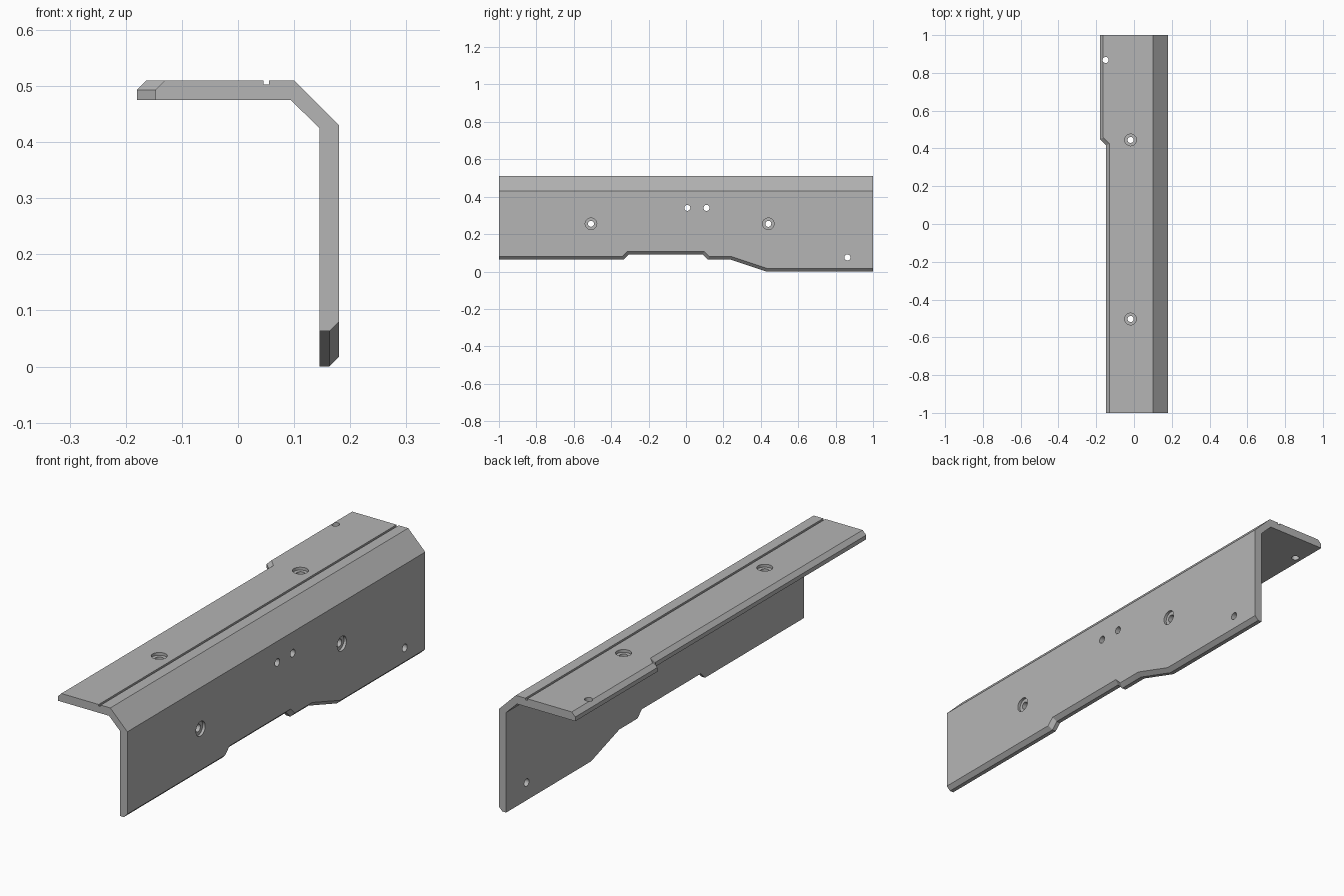
import bpy, bmesh
from math import pi
from mathutils import Vector, Matrix

cube = bpy.data.objects.get("Cube")
if cube:
    bpy.data.objects.remove(cube, do_unlink=True)

CHAMFER = 0.017
HOLE_R, BORE_R, BORE_DEPTH = 0.016, 0.031, 0.012
WALL_X, SHELF_Z = 0.18, 0.51

grey = bpy.data.materials.new("satin_grey")
grey.use_nodes = True
grey.diffuse_color = (0.46, 0.46, 0.46, 1)
grey.node_tree.nodes["Principled BSDF"].inputs["Base Color"].default_value = (0.46, 0.46, 0.46, 1)


def finish(name, bm):
    bmesh.ops.recalc_face_normals(bm, faces=bm.faces)
    mesh = bpy.data.meshes.new(name)
    bm.to_mesh(mesh)
    bm.free()
    obj = bpy.data.objects.new(name, mesh)
    bpy.context.collection.objects.link(obj)
    mesh.materials.append(grey)
    return obj


def loft(name, rings):
    """Join equal rings of 3D points into a closed solid."""
    bm = bmesh.new()
    loops = [[bm.verts.new(p) for p in ring] for ring in rings]
    n = len(loops[0])
    for a, b in zip(loops, loops[1:]):
        for i in range(n):
            j = (i + 1) % n
            bm.faces.new((a[i], a[j], b[j], b[i]))
    bm.faces.new(loops[0])
    bm.faces.new(loops[-1])
    return finish(name, bm)


def offset(path, d):
    """Shift an open path sideways by d with mitred corners."""
    pts = [Vector(p) for p in path]
    normals = []
    for a, b in zip(pts, pts[1:]):
        t = (b - a).normalized()
        normals.append(Vector((-t.y, t.x)))
    result = []
    for i, p in enumerate(pts):
        n0, n1 = normals[max(i - 1, 0)], normals[min(i, len(normals) - 1)]
        result.append(p + (n0 + n1) * d / (1 + n0.dot(n1)))
    return result


def cut(target, cutter):
    cutter.hide_render = True
    mod = target.modifiers.new("cut", "BOOLEAN")
    mod.operation = "DIFFERENCE"
    mod.solver = "EXACT"
    mod.object = cutter
    bpy.context.view_layer.objects.active = target
    bpy.ops.object.modifier_apply(modifier=mod.name)
    bpy.data.objects.remove(cutter, do_unlink=True)


def edge_cutter(name, path, far, levels, place):
    """Trim to a path, with a chamfer that starts at the second level."""
    rings = []
    for level, d in levels:
        ring = offset(path, d) + [Vector((1.1, far)), Vector((-1.1, far))]
        rings.append([place(p, level) for p in ring])
    return loft(name, rings)


def drill(target, centre, radius, depth, axis):
    bm = bmesh.new()
    bmesh.ops.create_cone(bm, cap_ends=True, segments=32, radius1=radius,
                          radius2=radius, depth=2 * depth)
    turn = Matrix.Rotation(pi / 2, 4, "Y") if axis == "X" else Matrix()
    bm.transform(Matrix.Translation(centre) @ turn)
    cut(target, finish("drill", bm))


# Bent angle section with a scribed groove in the shelf
section = [(-0.3, SHELF_Z), (0.045, SHELF_Z), (0.045, 0.503), (0.055, 0.503),
           (0.055, SHELF_Z), (0.1, SHELF_Z), (WALL_X, 0.43), (WALL_X, -0.1),
           (0.145, -0.1), (0.145, 0.425), (0.094, 0.475), (-0.3, 0.475)]
bracket = loft("angle_bracket", [[(x, y, z) for x, z in section] for y in (-1, 1)])

# Shaped lower edge of the wall, chamfered outside
wall_edge = [(-1.1, 0.063), (-0.335, 0.063), (-0.307, 0.091), (0.09, 0.091),
             (0.118, 0.063), (0.24, 0.063), (0.43, 0), (1.1, 0)]
chamfer_x = WALL_X - CHAMFER
cut(bracket, edge_cutter("wall_trim", wall_edge, -0.3,
                         [(0.1, 0), (chamfer_x, 0), (chamfer_x + 2 * CHAMFER, 2 * CHAMFER)],
                         lambda p, x: (x, p.x, p.y)))

# Stepped free edge of the shelf, chamfered on top
shelf_edge = [(-1.1, -0.147), (0.417, -0.147), (0.45, -0.18), (1.1, -0.18)]
chamfer_z = SHELF_Z - CHAMFER
cut(bracket, edge_cutter("shelf_trim", shelf_edge, -0.5,
                         [(0.44, 0), (chamfer_z, 0), (chamfer_z + 2 * CHAMFER, 2 * CHAMFER)],
                         lambda p, z: (p.y, p.x, z)))

# Holes through the wall and shelf: (position, position, counterbored)
wall_holes = [(-0.508, 0.255, True), (0.44, 0.255, True), (0.007, 0.34, False),
              (0.11, 0.34, False), (0.863, 0.075, False)]
shelf_holes = [(-0.018, 0.445, True), (-0.018, -0.503, True), (-0.15, 0.868, False)]
holes = [((WALL_X, y, z), "X", bore) for y, z, bore in wall_holes]
holes += [((x, y, SHELF_Z), "Z", bore) for x, y, bore in shelf_holes]
for centre, axis, bore in holes:
    drill(bracket, centre, HOLE_R, 0.06, axis)
    if bore:
        drill(bracket, centre, BORE_R, BORE_DEPTH, axis)

# Smooth hole walls, crisp edges elsewhere
bpy.ops.object.select_all(action="DESELECT")
bracket.select_set(True)
bpy.context.view_layer.objects.active = bracket
bpy.ops.object.shade_smooth_by_angle(angle=pi / 9)
